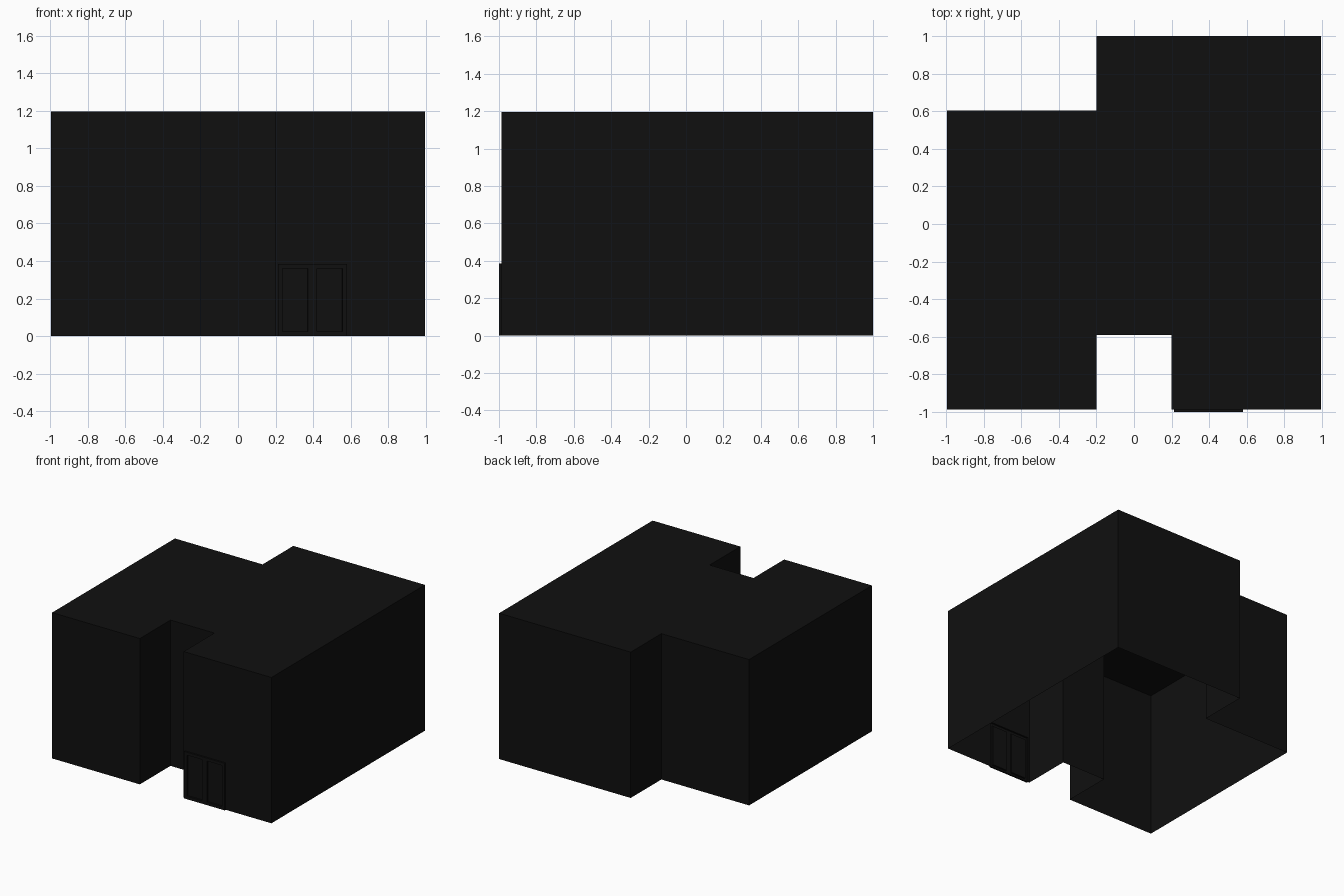
import bpy, bmesh

if "Cube" in bpy.data.objects:
    bpy.data.objects.remove(bpy.data.objects["Cube"])

H = 1.195              # wall height
FRONT = -0.987         # front wall plane
DOOR_X = (0.212, 0.396, 0.58)
DOOR_H = 0.385

mat = bpy.data.materials.new("black_paint")
mat.diffuse_color = (0.005, 0.005, 0.005, 1)
mat.use_nodes = True
mat.node_tree.nodes["Principled BSDF"].inputs["Base Color"].default_value = mat.diffuse_color


def finish(bm, name):
    me = bpy.data.meshes.new(name)
    bm.normal_update()
    bm.to_mesh(me)
    bm.free()
    ob = bpy.data.objects.new(name, me)
    ob.data.materials.append(mat)
    bpy.context.collection.objects.link(ob)
    return ob


# Building shell: thin walls and flat roof, open underneath
plan = [(-0.994, FRONT), (-0.199, FRONT), (-0.199, -0.59), (0.199, -0.59),
        (0.199, FRONT), (0.994, FRONT), (0.994, 1.0), (-0.199, 1.0),
        (-0.199, 0.603), (-0.994, 0.603)]
bm = bmesh.new()
low = [bm.verts.new((x, y, 0)) for x, y in plan]
top = [bm.verts.new((x, y, H)) for x, y in plan]
bm.faces.new(top)
for i in range(len(plan)):
    j = (i + 1) % len(plan)
    if i == 4:
        # front right wall, with the doorway left open
        x0, x1 = DOOR_X[0], DOOR_X[2]
        d = [bm.verts.new((x, FRONT, z)) for x, z in
             ((x0, 0), (x0, DOOR_H), (x1, DOOR_H), (x1, 0))]
        bm.faces.new((low[i], d[0], d[1], top[i]))
        bm.faces.new((d[1], d[2], top[j], top[i]))
        bm.faces.new((d[3], low[j], top[j], d[2]))
    else:
        bm.faces.new((low[i], low[j], top[j], top[i]))
finish(bm, "building_shell")

# Double door: raised leaves with recessed panels
bm = bmesh.new()
b = [bm.verts.new((x, FRONT, 0)) for x in DOOR_X]
t = [bm.verts.new((x, FRONT, DOOR_H)) for x in DOOR_X]
leaves = [bm.faces.new((b[i], b[i + 1], t[i + 1], t[i])) for i in range(2)]
out = bmesh.ops.extrude_face_region(bm, geom=leaves)["geom"]
bmesh.ops.translate(bm, vec=(0, -1.0 - FRONT, 0),
                    verts=[g for g in out if isinstance(g, bmesh.types.BMVert)])
panels = [g for g in out if isinstance(g, bmesh.types.BMFace)]
old = [f for f in leaves if f.is_valid]
if old:
    bmesh.ops.delete(bm, geom=old, context='FACES_ONLY')
bm.normal_update()
bmesh.ops.inset_individual(bm, faces=panels, thickness=0.034)
bmesh.ops.inset_individual(bm, faces=panels, thickness=0.002, depth=-0.012)
finish(bm, "double_door")
